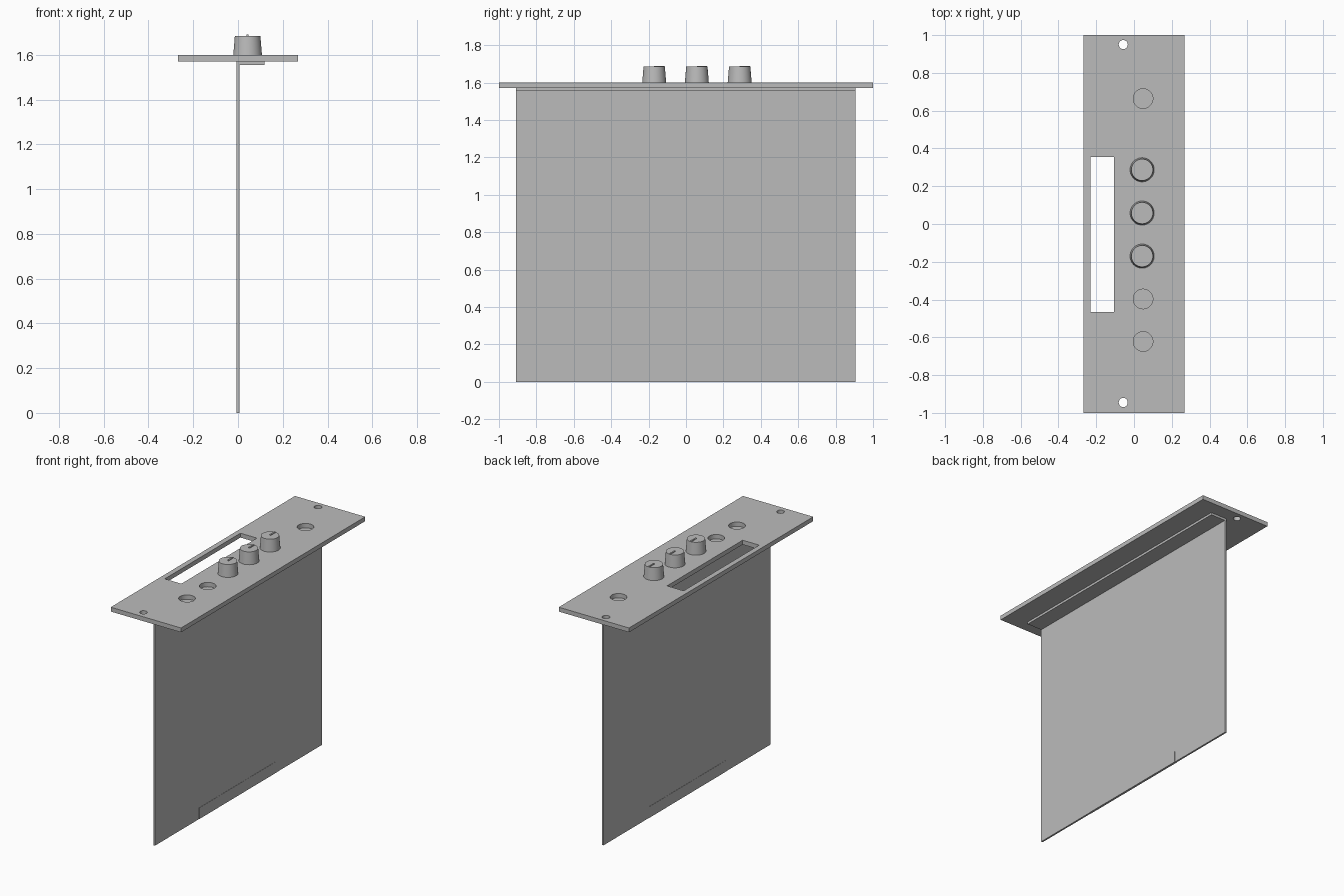
import bpy
import math

cube = bpy.data.objects.get("Cube")
if cube:
    bpy.data.objects.remove(cube, do_unlink=True)

grey = bpy.data.materials.new("plain_grey")
grey.use_nodes = True
grey.diffuse_color = (0.5, 0.5, 0.5, 1)
grey.node_tree.nodes["Principled BSDF"].inputs["Base Color"].default_value = (0.5, 0.5, 0.5, 1)


def box(name, x, y, z):
    """Box spanning the given (low, high) ranges."""
    bpy.ops.mesh.primitive_cube_add(size=1)
    ob = bpy.context.object
    ob.name = name
    ob.location = [(a + b) / 2 for a, b in (x, y, z)]
    ob.scale = [b - a for a, b in (x, y, z)]
    bpy.ops.object.transform_apply(location=False, rotation=False, scale=True)
    ob.data.materials.append(grey)
    return ob


def round_part(name, x, y, z, r_low, r_high):
    """Straight or tapered round part standing between two heights."""
    bpy.ops.mesh.primitive_cone_add(vertices=40, radius1=r_low, radius2=r_high,
                                    depth=z[1] - z[0], location=(x, y, sum(z) / 2))
    ob = bpy.context.object
    ob.name = name
    ob.data.materials.append(grey)
    return ob


def cut(target, cutter):
    """Subtract the cutter from the target, then discard it."""
    mod = target.modifiers.new("cut", "BOOLEAN")
    mod.operation = "DIFFERENCE"
    mod.solver = "EXACT"
    mod.object = cutter
    bpy.context.view_layer.objects.active = target
    bpy.ops.object.modifier_apply(modifier=mod.name)
    bpy.data.objects.remove(cutter, do_unlink=True)


def smooth(ob):
    bpy.ops.object.select_all(action="DESELECT")
    ob.select_set(True)
    bpy.context.view_layer.objects.active = ob
    bpy.ops.object.shade_smooth_by_angle(angle=math.radians(30))


BOTTOM, TOP = 1.57, 1.6
THROUGH = (1.5, 1.7)

# Face panel with a display window, control holes and screw holes
panel = box("face_panel", (-0.267, 0.267), (-1, 1), (BOTTOM, TOP))
cut(panel, box("window_cutter", (-0.231, -0.105), (-0.465, 0.356), THROUGH))
for y in (0.664, -0.397, -0.622):
    cut(panel, round_part("control_hole_cutter", 0.048, y, THROUGH, 0.052, 0.052))
for y in (0.95, -0.945):
    cut(panel, round_part("screw_hole_cutter", -0.057, y, THROUGH, 0.024, 0.024))
smooth(panel)

# Circuit board, its edge connector, and the flange under the panel
LENGTH = (-0.91, 0.905)
box("circuit_board", (-0.006, 0.006), LENGTH, (0, BOTTOM))
box("edge_connector", (-0.0075, 0.0075), (-0.43, 0.41), (0, 0.077))
box("mounting_flange", (0.006, 0.118), LENGTH, (1.554, BOTTOM))

# Tapered knobs with raised pointers
for i, y in enumerate((-0.17, 0.058, 0.287)):
    knob = round_part(f"knob_{i + 1}", 0.043, y, (TOP, 1.685), 0.064, 0.057)
    smooth(knob)
    box(f"knob_pointer_{i + 1}", (0.038, 0.048), (y, y + 0.054), (1.68, 1.69))
